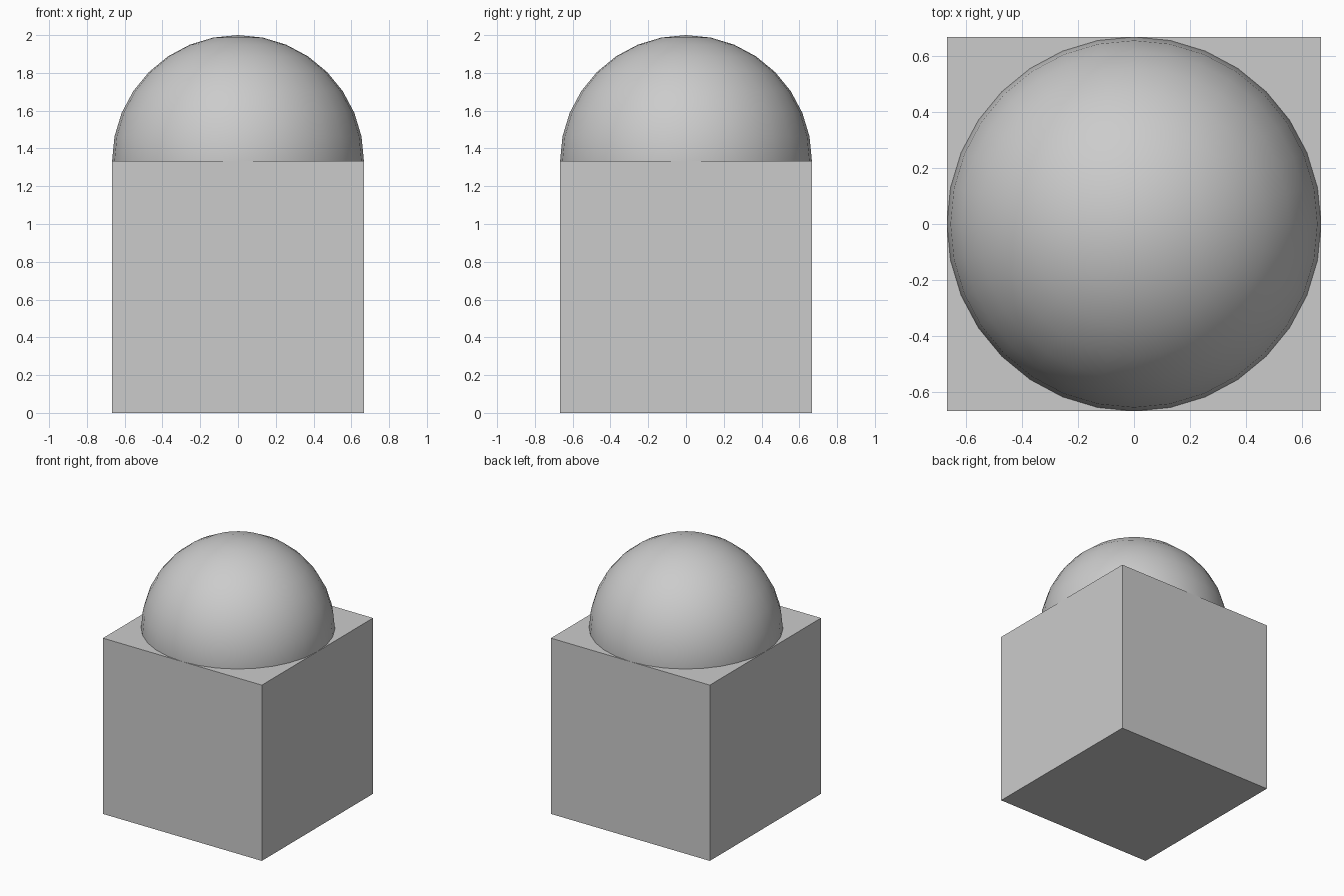
import bpy

if "Cube" in bpy.data.objects:
    bpy.data.objects.remove(bpy.data.objects["Cube"])

SIDE = 4 / 3          # cube edge length
RADIUS = SIDE / 2     # dome radius matches half the cube

# Flat-sided cube base standing on the ground
bpy.ops.mesh.primitive_cube_add(size=SIDE, location=(0, 0, SIDE / 2))
bpy.context.object.name = "base_block"

# Smooth sphere sunk halfway into the top of the cube
bpy.ops.mesh.primitive_uv_sphere_add(segments=32, ring_count=16, radius=RADIUS,
                                     location=(0, 0, SIDE))
bpy.context.object.name = "dome"
bpy.ops.object.shade_smooth()
